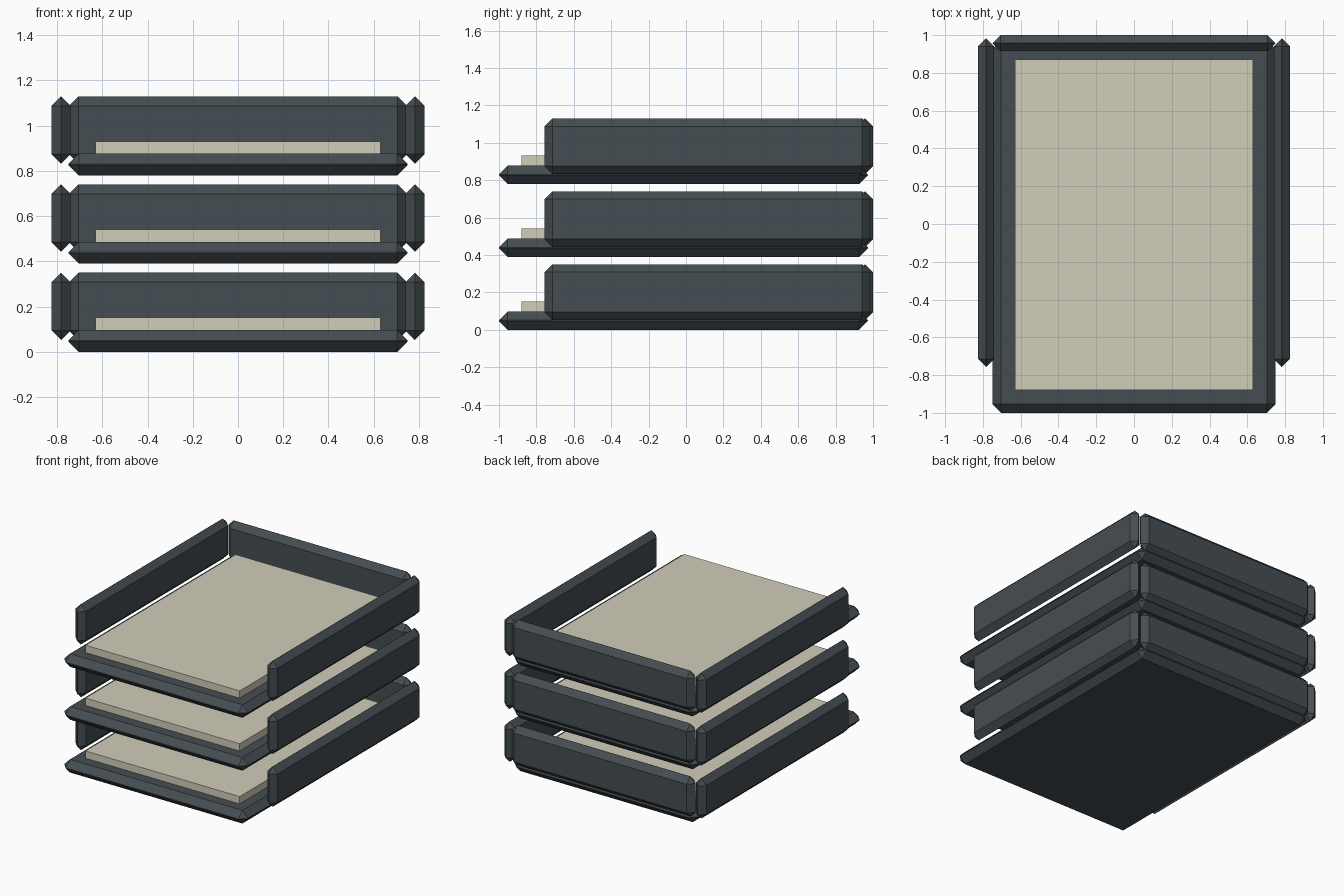
import bpy, bmesh

if "Cube" in bpy.data.objects:
    bpy.data.objects.remove(bpy.data.objects["Cube"])


def material(name, rgb):
    m = bpy.data.materials.new(name)
    m.diffuse_color = (*rgb, 1)
    m.use_nodes = True
    m.node_tree.nodes["Principled BSDF"].inputs["Base Color"].default_value = m.diffuse_color
    return m


SLATE = material("dark slate plastic", (0.06, 0.075, 0.084))
PAPER = material("cream paper", (0.64, 0.61, 0.49))


def box(name, lo, hi, mat, bevel=0.0):
    """Box between two corners, with optional flat chamfers on every edge."""
    bm = bmesh.new()
    bmesh.ops.create_cube(bm, size=1)
    for v in bm.verts:
        v.co = [(a + b) / 2 + c * (b - a) for a, b, c in zip(lo, hi, v.co)]
    if bevel:
        bmesh.ops.bevel(bm, geom=bm.edges[:], offset=bevel, segments=1,
                        affect='EDGES', clamp_overlap=True)
    bmesh.ops.recalc_face_normals(bm, faces=bm.faces[:])
    me = bpy.data.meshes.new(name)
    bm.to_mesh(me)
    bm.free()
    me.materials.append(mat)
    ob = bpy.data.objects.new(name, me)
    bpy.context.collection.objects.link(ob)
    return ob


# three stacked trays, each open at the front
for i in range(3):
    z = 0.39 * i
    # floor plate
    box(f"tray_base_{i}", (-0.75, -1.0, z), (0.75, 0.972, z + 0.097), SLATE, 0.046)
    # rear wall
    box(f"back_wall_{i}", (-0.748, 0.915, z + 0.053), (0.748, 1.0, z + 0.35), SLATE, 0.042)
    # side walls
    for side, x in (("left", -0.7825), ("right", 0.7825)):
        box(f"{side}_wall_{i}", (x - 0.0425, -0.757, z + 0.053),
            (x + 0.0425, 0.983, z + 0.35), SLATE, 0.042)
    # paper stack
    box(f"paper_stack_{i}", (-0.63, -0.88, z + 0.092), (0.63, 0.872, z + 0.151), PAPER)
